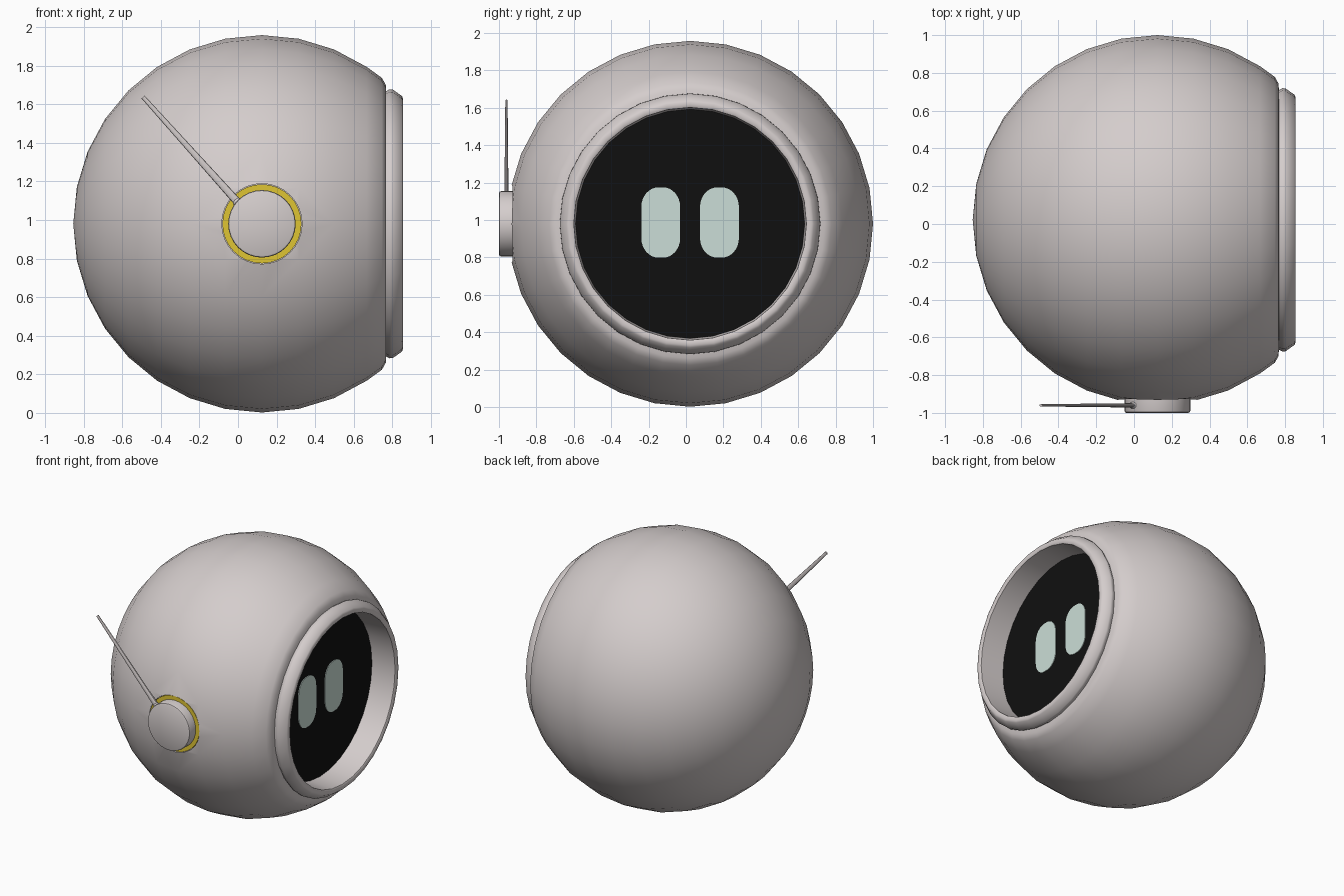
import bpy, bmesh, math
from mathutils import Vector, Matrix

if "Cube" in bpy.data.objects:
    bpy.data.objects.remove(bpy.data.objects["Cube"])

CX, CY, CZ, R = 0.124, 0.022, 0.98, 0.978
SEG = 32


def material(name, rgb):
    m = bpy.data.materials.new(name)
    m.diffuse_color = (*rgb, 1)
    m.use_nodes = True
    m.node_tree.nodes["Principled BSDF"].inputs["Base Color"].default_value = m.diffuse_color
    return m


SHELL = material("warm grey shell", (0.66, 0.61, 0.605))
BLACK = material("black glass", (0.005, 0.005, 0.005))
MINT = material("pale mint", (0.60, 0.73, 0.68))
GOLD = material("gold", (0.74, 0.56, 0.033))


def finish(bm, name, mat, angle=35):
    bmesh.ops.remove_doubles(bm, verts=bm.verts, dist=1e-5)
    bmesh.ops.recalc_face_normals(bm, faces=bm.faces)
    mesh = bpy.data.meshes.new(name)
    bm.to_mesh(mesh)
    bm.free()
    obj = bpy.data.objects.new(name, mesh)
    bpy.context.collection.objects.link(obj)
    mesh.materials.append(mat)
    smooth(obj, angle)
    return obj


def smooth(obj, angle):
    bpy.ops.object.select_all(action='DESELECT')
    obj.select_set(True)
    bpy.context.view_layer.objects.active = obj
    bpy.ops.object.shade_smooth_by_angle(angle=math.radians(angle))


def lathe(name, profile, mat, axis='X', closed=False):
    """Spin (position, radius) points about an axis through the body centre."""
    bm = bmesh.new()
    rings = []
    for p, r in profile:
        ring = []
        for i in range(SEG):
            a = 2 * math.pi * i / SEG
            s, c = r * math.sin(a), r * math.cos(a)
            co = (p, CY + s, CZ + c) if axis == 'X' else (CX + s, p, CZ + c)
            ring.append(bm.verts.new(co))
            if r == 0:
                break
        rings.append(ring)
    pairs = list(zip(rings, rings[1:]))
    if closed:
        pairs.append((rings[-1], rings[0]))
    for a, b in pairs:
        for i in range(SEG):
            j = (i + 1) % SEG
            quad = [a[i % len(a)], a[j % len(a)], b[j % len(b)], b[i % len(b)]]
            bm.faces.new(list(dict.fromkeys(quad)))
    return finish(bm, name, mat)


# Round body shell with a flattened opening toward +x
step = math.pi / 16
profile = [(CX - R, 0)]
profile += [(CX - R * math.cos(k * step), R * math.sin(k * step)) for k in range(1, 12)]
profile += [(0.746, 0.756), (0.766, 0.72), (0.767, 0.66), (0.63, 0.655), (0.63, 0)]
body = lathe("body_shell", profile, SHELL)

# Round recess for the side knob
cutter = lathe("knob_recess_cutter", [(-1.2, 0), (-1.2, 0.208), (-0.90, 0.208), (-0.90, 0)],
               SHELL, 'Y')
cutter.hide_render = True
cut = body.modifiers.new("recess", 'BOOLEAN')
cut.operation, cut.object, cut.solver = 'DIFFERENCE', cutter, 'EXACT'
bpy.context.view_layer.objects.active = body
bpy.ops.object.modifier_apply(modifier=cut.name)
bpy.data.objects.remove(cutter)
smooth(body, 35)

# Raised rim around the screen
lathe("screen_rim", [(0.755, 0.68), (0.785, 0.697), (0.802, 0.696), (0.85, 0.662),
                     (0.855, 0.65), (0.855, 0.63), (0.85, 0.622), (0.64, 0.612),
                     (0.64, 0.66)], SHELL, closed=True)

# Recessed dark screen
lathe("screen", [(0.64, 0), (0.64, 0.614), (0.665, 0.614), (0.665, 0)], BLACK)

# Eyes: thin rounded plates
for side, label in ((-1, "left"), (1, "right")):
    bm = bmesh.new()
    pts = []
    for q, (sy, sz) in enumerate(((1, 1), (-1, 1), (-1, -1), (1, -1))):
        for k in range(9):
            a = (q + k / 8) * math.pi / 2
            pts.append((sy * 0.012 + 0.092 * math.cos(a), sz * 0.083 + 0.105 * math.sin(a)))
    face = bm.faces.new([bm.verts.new((0.664, CY + side * 0.157 + y, CZ + 0.007 + z))
                         for y, z in pts])
    out = bmesh.ops.extrude_face_region(bm, geom=[face])
    bmesh.ops.translate(bm, vec=(0.006, 0, 0),
                        verts=[v for v in out["geom"] if isinstance(v, bmesh.types.BMVert)])
    finish(bm, "eye_" + label, MINT)

# Gold ring and side knob
lathe("knob_gold_ring", [(-0.89, 0), (-0.89, 0.205), (-0.927, 0.205), (-0.927, 0)], GOLD, 'Y')
lathe("side_knob", [(-0.90, 0), (-0.90, 0.175), (-0.988, 0.175), (-0.996, 0.172),
                    (-1.0, 0.164), (-1.0, 0)], SHELL, 'Y')

# Tapered, slightly flattened antenna with a rounded foot
start, end = Vector((0.0, -0.96, 1.09)), Vector((-0.492, -0.96, 1.637))
along = (end - start).normalized()
depth = Vector((0, 1, 0))
across = along.cross(depth)
turn = Matrix((across, depth, along)).transposed().to_4x4()
bm = bmesh.new()
bmesh.ops.create_cone(bm, cap_ends=True, segments=12, radius1=0.021, radius2=0.011,
                      depth=(end - start).length,
                      matrix=Matrix.Translation((start + end) / 2) @ turn
                      @ Matrix.Diagonal((1, 0.55, 1, 1)))
bmesh.ops.create_uvsphere(bm, u_segments=12, v_segments=8, radius=0.026,
                          matrix=Matrix.Translation(start) @ turn
                          @ Matrix.Diagonal((1, 0.75, 1, 1)))
finish(bm, "antenna", SHELL)
